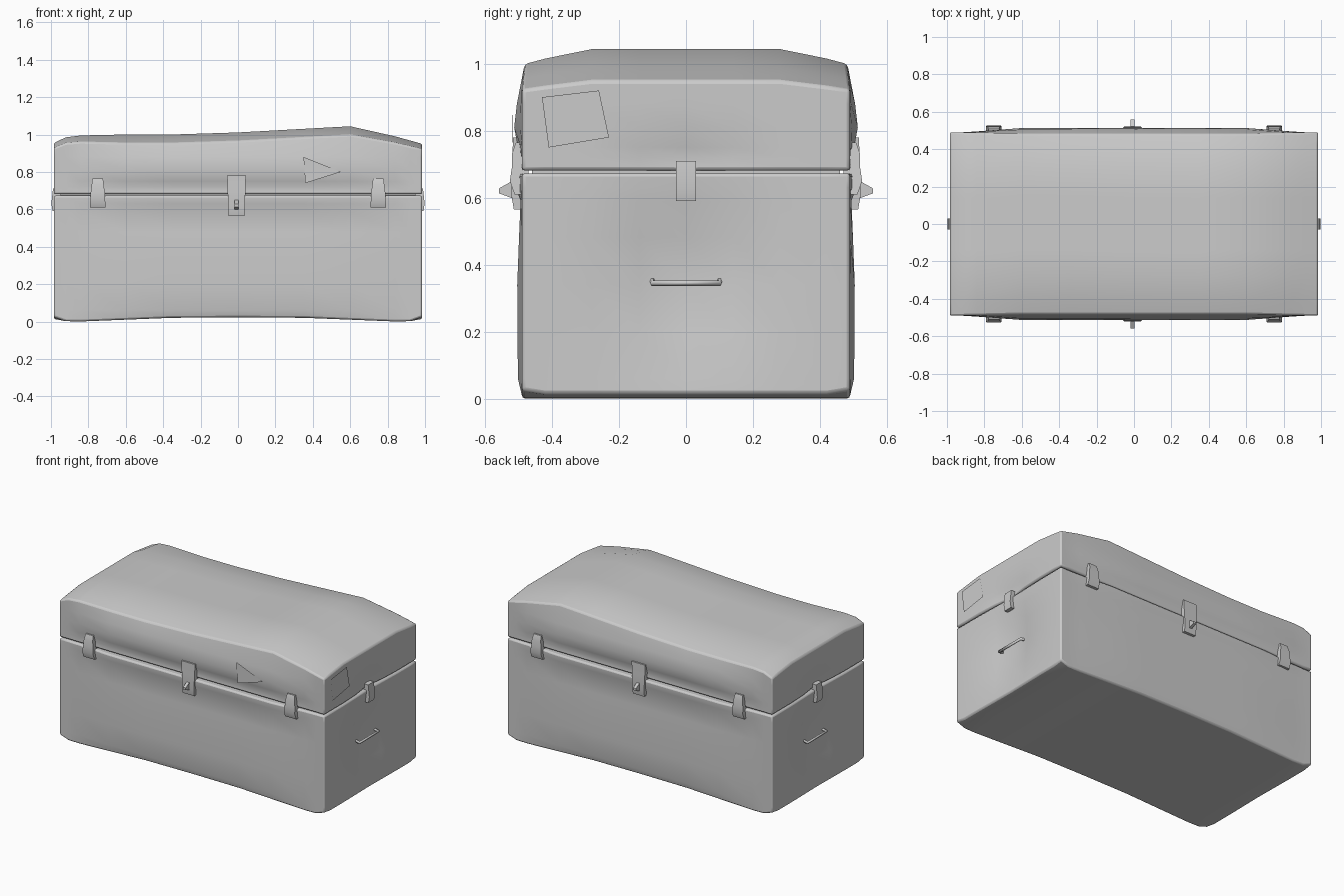
import bpy, bmesh
from math import exp, pi
from mathutils import Vector, Matrix

if "Cube" in bpy.data.objects:
    bpy.data.objects.remove(bpy.data.objects["Cube"])


def finish(name, bm, angle=0.6):
    bmesh.ops.recalc_face_normals(bm, faces=bm.faces)
    me = bpy.data.meshes.new(name)
    bm.to_mesh(me)
    bm.free()
    ob = bpy.data.objects.new(name, me)
    bpy.context.collection.objects.link(ob)
    bpy.ops.object.select_all(action='DESELECT')
    ob.select_set(True)
    bpy.context.view_layer.objects.active = ob
    bpy.ops.object.shade_smooth_by_angle(angle=angle)
    return ob


def lerp(points, t):
    for (a, va), (b, vb) in zip(points, points[1:]):
        if t <= b:
            return va + (vb - va) * max(0, t - a) / (b - a)
    return points[-1][1]


def sliced_box(name, lo, hi, cuts, shape, bevel=0.0):
    bm = bmesh.new()
    bmesh.ops.create_cube(bm, size=1)
    for v in bm.verts:
        v.co = Vector([(l + h) / 2 + c * (h - l) for l, h, c in zip(lo, hi, v.co)])
    for axis, values in enumerate(cuts):
        n = Vector([i == axis for i in range(3)])
        for t in values:
            bmesh.ops.bisect_plane(bm, geom=bm.verts[:] + bm.edges[:] + bm.faces[:],
                                   plane_co=n * t, plane_no=n)
    for v in bm.verts:
        v.co = Vector(shape(*v.co))
    ob = finish(name, bm, 0.9)
    if bevel:
        m = ob.modifiers.new("soft_edges", 'BEVEL')
        m.width, m.segments, m.limit_method, m.angle_limit = bevel, 2, 'ANGLE', 1.0
    return ob


XC = [-0.92, -0.84, -0.6, -0.35, 0, 0.35, 0.6, 0.84, 0.92]
YC = [-0.42, -0.28, -0.14, 0, 0.14, 0.28, 0.42]
W, D = 0.985, 0.49


def body_shape(x, y, z):
    nx, ny, nz = x, y, z
    if abs(y) > D - 0.001:                      # panels swell, rim steps outward
        mid = lerp([(0, 1), (0.6, 1), (0.88, 0)], abs(x))
        ny = y + (1 if y > 0 else -1) * mid * lerp(
            [(0, 0), (0.06, 0.012), (0.35, 0.014), (0.59, 0.004), (0.63, 0.018), (0.67, 0.02)], z)
    if abs(x) > W - 0.001:                      # hand recess in each end
        nx = x - (1 if x > 0 else -1) * 0.06 * exp(-(y / 0.17) ** 2 - ((z - 0.36) / 0.22) ** 2)
    if z < 0.001:                               # slightly arched base, lifted corners
        nz = lerp([(0, 0.022), (0.35, 0.02), (0.85, 0), (0.92, 0.002), (0.985, 0.014)], abs(x))
        nz += 0.012 * (abs(x) > 0.95 and abs(y) > 0.45)
    return nx, ny, nz


def lid_shape(x, y, z):
    nx, ny, nz = x, y, z
    if z > 0.93:                                # crowned, uneven top
        nz = lerp([(-0.985, 0.955), (-0.92, 0.985), (-0.8, 1.0), (-0.2, 1.0), (0.2, 1.022),
                   (0.62, 1.045), (0.84, 0.99), (0.985, 0.95)], x)
        nz -= lerp([(0, 0), (0.3, 0), (0.49, 0.045)], abs(y)) * lerp([(0.6, 1), (0.985, 0.6)], abs(x))
    if abs(y) > D - 0.001:
        mid = lerp([(0, 1), (0.7, 1), (0.88, 0)], abs(x))
        ny = y + (1 if y > 0 else -1) * mid * lerp(
            [(0.68, 0.004), (0.72, 0.0), (0.75, 0.012), (0.81, 0.023), (0.88, 0.015), (0.95, -0.008)], z)
    if abs(x) > W - 0.001:                      # pocket above the end latch
        nx = x - (1 if x > 0 else -1) * 0.03 * exp(-(y / 0.12) ** 2 - ((z - 0.71) / 0.07) ** 2)
    return nx, ny, nz


# main shells and the seal between them
sliced_box("body", (-W, -D, 0), (W, D, 0.673),
           (XC, YC, [0.06, 0.2, 0.34, 0.48, 0.59, 0.63]), body_shape, 0.01)
sliced_box("lid", (-W, -D, 0.681), (W, D, 0.95),
           (XC, YC, [0.72, 0.75, 0.81, 0.88]), lid_shape, 0.01)
sliced_box("seal", (-0.95, -0.46, 0.665), (0.95, 0.46, 0.69), ([], [], []), lambda *p: p)


def profile_part(name, profile, widths, matrix):
    """Sweep an (outward, height) outline sideways; width varies with height."""
    bm = bmesh.new()
    sides = [[bm.verts.new((s * lerp(widths, h) / 2, -o, h)) for o, h in profile] for s in (-1, 1)]
    bm.faces.new(sides[0])
    bm.faces.new(sides[1][::-1])
    n = len(profile)
    for i in range(n):
        j = (i + 1) % n
        bm.faces.new((sides[0][i], sides[0][j], sides[1][j], sides[1][i]))
    bm.transform(matrix)
    return finish(name, bm, 0.5)


CATCH = [(-0.02, 0.61), (0.022, 0.61), (0.036, 0.65), (0.03, 0.69), (0.03, 0.73), (0.018, 0.765), (-0.02, 0.765)]
HASP = [(-0.02, 0.565), (0.024, 0.565), (0.032, 0.61), (0.028, 0.7), (0.027, 0.78), (-0.02, 0.78)]
HOOK = [(0.02, 0.595), (0.068, 0.613), (0.068, 0.628), (0.02, 0.655)]
END = [(-0.05, 0.59), (0.006, 0.59), (0.013, 0.63), (0.004, 0.71), (-0.05, 0.71)]

# front and back latches
for side, rot in (("front", 0.0), ("back", pi)):
    R = Matrix.Rotation(rot, 4, 'Z')
    for x in (-0.75, 0.75):
        profile_part(side + "_latch", CATCH, [(0.6, 0.085), (0.69, 0.075), (0.77, 0.055)],
                     R @ Matrix.Translation((x, -D, 0)))
    T = R @ Matrix.Translation((-0.008 if rot == 0 else 0.008, -D, 0))
    profile_part(side + "_hasp", HASP, [(0.57, 0.085), (0.62, 0.09), (0.78, 0.1)], T)
    profile_part(side + "_hasp_hook", HOOK, [(0.59, 0.02), (0.66, 0.02)], T)

# end latches and carrying handles
for side, rot in (("right", pi / 2), ("left", -pi / 2)):
    R = Matrix.Rotation(rot, 4, 'Z') @ Matrix.Translation((0, -W, 0))
    profile_part(side + "_latch", END, [(0.59, 0.06), (0.71, 0.06)], R)
    cu = bpy.data.curves.new(side + "_handle", 'CURVE')
    cu.dimensions = '3D'
    cu.bevel_depth, cu.bevel_resolution, cu.use_fill_caps = 0.009, 1, True
    sp = cu.splines.new('POLY')
    pts = [(-0.1, 0.08, 0.36), (-0.1, 0.01, 0.345), (0.1, 0.01, 0.345), (0.1, 0.08, 0.36)]
    sp.points.add(len(pts) - 1)
    for p, c in zip(sp.points, pts):
        p.co = (*c, 1)
    ob = bpy.data.objects.new(side + "_handle", cu)
    ob.matrix_world = R
    bpy.context.collection.objects.link(ob)


# flat patches on the lid
def patch(name, pts):
    bm = bmesh.new()
    bm.faces.new([bm.verts.new(p) for p in pts])
    finish(name, bm)


patch("end_patch", [(0.991, y, z) for y, z in ((-0.43, 0.9), (-0.41, 0.75), (-0.23, 0.78), (-0.26, 0.92))])
patch("front_patch", [(0.35, -0.518, 0.88), (0.36, -0.518, 0.74), (0.55, -0.52, 0.8)])
